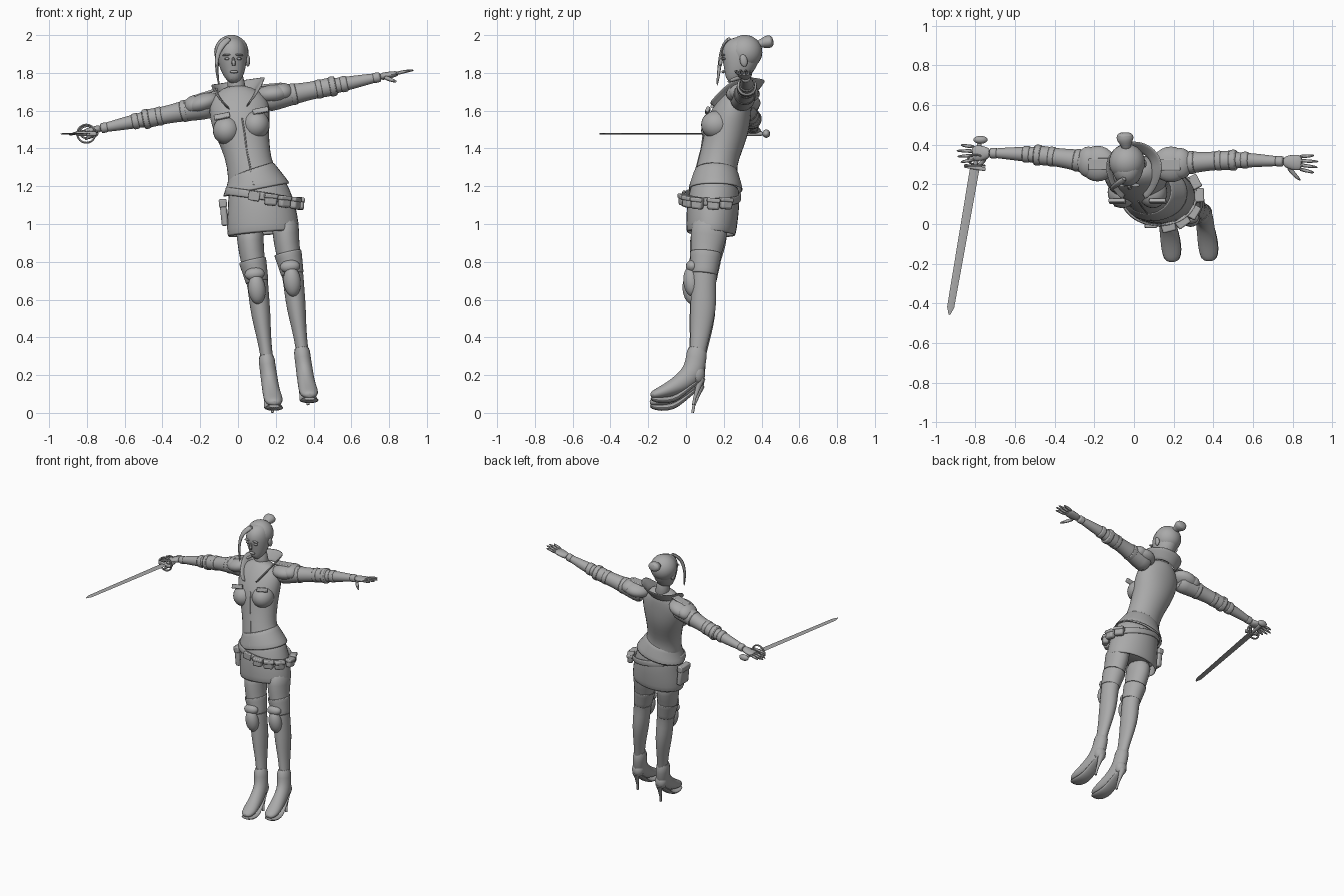
import bpy, bmesh, math
from mathutils import Vector, Matrix

default_cube = bpy.data.objects.get("Cube")
if default_cube:
    bpy.data.objects.remove(default_cube, do_unlink=True)

grey = bpy.data.materials.new("plain grey")
grey.use_nodes = True
grey.diffuse_color = (0.4, 0.4, 0.4, 1)
grey.node_tree.nodes["Principled BSDF"].inputs["Base Color"].default_value = grey.diffuse_color
X, Y, Z = Vector((1, 0, 0)), Vector((0, 1, 0)), Vector((0, 0, 1))


def finish(name, bm, subdivide=0, thickness=0.0, bevel=0.0):
    bmesh.ops.recalc_face_normals(bm, faces=bm.faces)
    mesh = bpy.data.meshes.new(name)
    bm.to_mesh(mesh)
    bm.free()
    obj = bpy.data.objects.new(name, mesh)
    bpy.context.collection.objects.link(obj)
    mesh.materials.append(grey)
    if thickness:
        obj.modifiers.new("Thickness", "SOLIDIFY").thickness = thickness
    if bevel:
        edge = obj.modifiers.new("Bevel", "BEVEL")
        edge.width, edge.segments = bevel, 2
    if subdivide:
        obj.modifiers.new("Smooth", "SUBSURF").levels = subdivide
        obj.modifiers["Smooth"].render_levels = subdivide
    bpy.ops.object.select_all(action="DESELECT")
    obj.select_set(True)
    bpy.context.view_layer.objects.active = obj
    bpy.ops.object.shade_smooth_by_angle(angle=math.radians(40))
    return obj


def skin(name, loops, closed=True, caps=True, **options):
    """Bridge successive point loops into one surface."""
    bm = bmesh.new()
    rows = [[bm.verts.new(p) for p in loop] for loop in loops]
    count = len(rows[0])
    for low, high in zip(rows, rows[1:]):
        for i in range(count if closed else count - 1):
            j = (i + 1) % count
            bm.faces.new((low[i], low[j], high[j], high[i]))
    if caps and closed:
        bm.faces.new(rows[0])
        bm.faces.new(rows[-1])
    return finish(name, bm, **options)


def loft(name, rings, side=X, sides=16, offset=(0, 0, 0), subdivide=1, **options):
    """Rings are x, y, z, half width along side, half depth across it."""
    centres = [Vector(r[:3]) + Vector(offset) for r in rings]
    loops = []
    for i, ring in enumerate(rings):
        t = (centres[min(i + 1, len(rings) - 1)] - centres[max(i - 1, 0)]).normalized()
        u = (side - t * side.dot(t)).normalized()
        v = t.cross(u)
        turns = [math.tau * k / sides for k in range(sides)]
        loops.append([centres[i] + u * ring[3] * math.cos(a) + v * ring[-1] * math.sin(a) for a in turns])
    return skin(name, loops, subdivide=subdivide, **options)


def place(centre, turn=(0, 0, 0), size=(1, 1, 1)):
    turned = Matrix.Rotation(turn[2], 4, "Z") @ Matrix.Rotation(turn[1], 4, "Y") @ Matrix.Rotation(turn[0], 4, "X")
    return Matrix.Translation(centre) @ turned @ Matrix.Diagonal((*size, 1))


def ball(name, centre, radii, turn=(0, 0, 0)):
    bm = bmesh.new()
    bmesh.ops.create_uvsphere(bm, u_segments=24, v_segments=14, radius=1, matrix=place(centre, turn, radii))
    return finish(name, bm)


def box(name, centre, size, turn=(0, 0, 0), bevel=0.008):
    bm = bmesh.new()
    bmesh.ops.create_cube(bm, size=1, matrix=place(centre, turn, size))
    return finish(name, bm, bevel=bevel)


def hoop(name, centre, major, minor, u, v):
    points = [Vector(centre) + u * major * math.cos(a) + v * major * math.sin(a)
              for a in [math.tau * k / 24 for k in range(25)]]
    return loft(name, [(*p, minor, minor) for p in points], side=u.cross(v), sides=6, caps=False, subdivide=0)


# Torso and jacket
loft("torso", [(.1, .155, 1.16, .16, .13), (.075, .16, 1.25, .135, .118), (.06, .165, 1.32, .12, .105),
               (.04, .195, 1.42, .13, .11), (.02, .215, 1.5, .15, .12), (.01, .24, 1.58, .165, .11),
               (0, .265, 1.65, .16, .09), (-.005, .285, 1.7, .11, .07), (-.005, .29, 1.73, .055, .05)])
ball("right_bust", (-.06, .16, 1.495), (.073, .08, .075))
ball("left_bust", (.095, .16, 1.525), (.073, .08, .075))
loft("jacket_hem", [(.068, .16, 1.29, .128, .115), (.085, .158, 1.24, .15, .132), (.097, .157, 1.18, .188, .15)],
     caps=False, thickness=.01)

# Flared open collar running down into the neckline
inner, middle, outer = [], [], []
for k in range(21):
    angle = math.radians(-158 + 316 * k / 20)
    front = max(0, -math.cos(angle))
    out = Vector((math.sin(angle), math.cos(angle), 0))
    base = Vector((out.x * .085, .285 + out.y * .075, 1.69 + out.x * .02 - .12 * front ** 2))
    base.y -= .055 * front ** 2
    inner.append(base)
    middle.append(base + out * .03 + Z * .04)
    outer.append(base + out * .055 + Z * (.072 - .03 * front))
skin("collar", [inner, middle, outer], closed=False, thickness=.009, subdivide=1)
loft("zip_edge", [(.022, .115, 1.56, .004, .004), (.035, .092, 1.48, .004, .004),
                  (.045, .081, 1.4, .004, .004), (.065, .055, 1.3, .004, .004),
                  (.085, .02, 1.2, .004, .004)], sides=6, subdivide=0)
for name, x, z in (("right", -.085, 1.57), ("left", .12, 1.6)):
    box(name + "_pocket_flap", (x, .115, z), (.085, .02, .03), (-.45, -.2, 0), .005)

# Skirt, belt and pouches
loft("skirt", [(.1, .155, 1.2, .158, .13), (.12, .145, 1.11, .18, .142), (.128, .138, 1.03, .193, .14),
               (.135, .132, .945, .196, .135)], caps=False, thickness=.012)
loft("hips", [(.1, .155, 1.16, .15, .12), (.12, .14, 1.06, .165, .128), (.135, .132, .97, .175, .12)])
belt_centre = Vector((.125, .14, 1.145))
belt_axis = Vector((.15, .03, 1)).normalized()
belt_rings = [(*(belt_centre + belt_axis * h), .197, .153) for h in (-.022, 0, .022)]
loft("belt", belt_rings, sides=32, caps=False, thickness=.012)
for k, degrees in enumerate((-76, -54, -30, 2, 27)):
    a = math.radians(degrees)
    spot = belt_centre + Vector((.205 * math.cos(a), .16 * math.sin(a), -.03 * math.cos(a) - .01))
    turn = (0, .1, a + math.pi / 2)
    box(f"pouch_{k + 1}", spot, (.065, .04, .06), turn, .012)
    box(f"pouch_flap_{k + 1}", spot + Z * .02, (.071, .048, .024), turn, .007)
box("buckle", (.085, -.01, 1.148), (.06, .02, .05), (0, .15, 0), .006)
box("hip_case", (-.075, .14, 1.06), (.035, .1, .14), (0, -.1, 0), .01)
box("hip_case_flap", (-.08, .14, 1.11), (.042, .106, .045), (0, -.1, 0), .008)

# Legs: one design, set a little higher on the left
for name, shift in (("right", Vector((0, 0, 0))), ("left", Vector((.187, .004, .04)))):
    loft(name + "_leg", [(.06, .13, 1.0, .08, .1), (.066, .116, .9, .07, .1), (.078, .1, .8, .066, .08),
                         (.103, .09, .7, .058, .069), (.11, .09, .62, .055, .066), (.121, .088, .52, .053, .072),
                         (.137, .075, .4, .038, .056), (.152, .06, .3, .033, .043), (.16, .05, .22, .033, .043)],
         offset=shift)
    loft(name + "_thigh_cuff", [(.102, .09, .69, .062, .072), (.09, .096, .75, .067, .077),
                                (.076, .101, .81, .077, .088)], offset=shift, caps=False, thickness=.006)
    ball(name + "_knee_pad", shift + Vector((.1, .025, .655)), (.046, .043, .08), (.1, -.1, 0))
    ball(name + "_knee_guard", shift + Vector((.088, .03, .735)), (.053, .035, .035), (-.2, -.1, 0))
    # High-heeled boot
    loft(name + "_boot", [(.148, .058, .32, .046, .055), (.155, .05, .25, .043, .055), (.166, .04, .18, .046, .062),
                          (.173, -.015, .125, .046, .055), (.182, -.08, .09, .05, .042),
                          (.19, -.14, .066, .051, .032), (.192, -.18, .055, .038, .022),
                          (.192, -.192, .052, .015, .01)], offset=shift)
    ball(name + "_boot_heel_cup", shift + Vector((.165, .055, .165)), (.042, .042, .055))
    loft(name + "_sole", [(.192, -.192, .038, .03, .01), (.192, -.16, .028, .05, .016), (.188, -.1, .026, .052, .018),
                          (.182, -.05, .04, .046, .015), (.174, .01, .09, .038, .012),
                          (.168, .07, .135, .034, .01)], offset=shift)
    loft(name + "_heel", [(.167, .075, .145, .028, .026), (.172, .062, .1, .014, .015),
                          (.18, .042, .04, .008, .008), (.184, .035, .002, .008, .008)],
         sides=10, offset=shift, subdivide=0)

# Arms, hands and shoulder armour
profile = ((0, .07), (.08, .068), (.2, .056), (.33, .046), (.42, .05), (.46, .05), (.48, .04), (.58, .037),
           (.72, .026), (.79, .022))
for name, start, end in (("left", (.13, .295, 1.655), (.935, .3, 1.815)),
                         ("right", (-.13, .295, 1.63), (-.9, .355, 1.47))):
    start, end = Vector(start), Vector(end)
    reach = end - start
    along = reach.normalized()
    sign = math.copysign(1, reach.x)
    tilt = -math.atan2(reach.z, reach.x) if sign > 0 else -math.atan2(-reach.z, -reach.x)

    def at(t, dy=0, dz=0):
        return start + reach * t + Y * (dy + .025 * math.sin(math.pi * t)) + Z * dz

    loft(name + "_arm", [(*at(t), r, r) for t, r in profile], side=Y)
    for k, (t, r) in enumerate(((.2, .06), (.37, .052), (.46, .055), (.535, .044), (.75, .028))):
        ends = [(t - .025, r * .85), (t - .02, r), (t + .02, r), (t + .025, r * .85)]
        loft(f"{name}_sleeve_roll_{k + 1}", [(*at(s, 0), q, q) for s, q in ends], side=Y)
    loft(name + "_palm", [(*at(.77), .022, .02), (*at(.81), .036, .02), (*at(.86), .042, .017),
                          (*at(.895), .036, .012)], side=Y)
    for k, tip in enumerate((.97, .995, 1.0, .97)):
        y = (k - 1.5) * .021
        loft(f"{name}_finger_{k + 1}", [(*at(.87, y), .011, .011), (*at(.93, y * 1.2, .004), .01, .01),
                                       (*at(tip, y * 1.4), .006, .006)], side=Y, sides=8)
    loft(name + "_thumb", [(*at(.8, -.02, -.005), .015, .014), (*at(.84, -.06, -.025), .012, .012),
                           (*at(.885, -.09, -.045), .007, .007)], side=Z, sides=8)
    ball(name + "_shoulder_pad", at(.07, 0, .022), (.095, .09, .052), (0, tilt + sign * .1, 0))
    ball(name + "_shoulder_plate", at(.13, 0, .022), (.062, .078, .05), (0, tilt + sign * .25, 0))
    box(name + "_shoulder_tab", at(.05, 0, .073), (.13, .06, .014), (0, tilt + sign * .1, 0), .006)

# Neck, head and face
loft("neck", [(-.002, .29, 1.68, .058, .055), (-.01, .285, 1.74, .045, .046), (-.02, .288, 1.81, .045, .05)])
loft("head", [(-.02, .225, 1.755, .02, .02), (-.021, .245, 1.775, .045, .05), (-.025, .27, 1.815, .066, .08),
              (-.03, .285, 1.865, .078, .1), (-.033, .295, 1.92, .083, .104), (-.036, .3, 1.965, .066, .082),
              (-.038, .3, 1.99, .035, .045)], sides=20)
loft("nose", [(-.025, .193, 1.885, .008, .008), (-.023, .178, 1.85, .012, .014), (-.022, .185, 1.835, .012, .008)],
     sides=8)
ball("lips", (-.021, .197, 1.806), (.022, .01, .008))
for name, sign in (("right", -1), ("left", 1)):
    ball(name + "_eye", (-.026 + sign * .032, .2, 1.875), (.014, .012, .007))
    ball(name + "_brow", (-.027 + sign * .034, .196, 1.895), (.022, .01, .006), (0, sign * .1, 0))
    ball(name + "_ear", (-.028 + sign * .08, .305, 1.865), (.012, .02, .033), (.2, 0, 0))

# Hair with a bun and a loose front lock
ball("hair_cap", (-.035, .312, 1.91), (.091, .092, .091), (-.25, 0, 0))
loft("bun", [(-.038, .37, 1.945, .022, .02), (-.04, .4, 1.957, .025, .022), (-.045, .425, 1.963, .045, .036),
             (-.046, .45, 1.967, .044, .034), (-.046, .463, 1.969, .025, .018)])
loft("hair_lock", [(-.04, .235, 1.985, .02, .015), (-.085, .2, 1.955, .022, .01), (-.11, .185, 1.9, .013, .012),
                   (-.115, .178, 1.84, .009, .011), (-.108, .17, 1.78, .008, .009), (-.1, .165, 1.73, .003, .003)],
     sides=8)

# Sword with a ring guard
hilt, blade_tip = Vector((-.803, .285, 1.478)), Vector((-.932, -.458, 1.477))
loft("blade", [(*hilt.lerp(blade_tip, t), w, .0035) for t, w in ((0, .024), (.5, .021), (.95, .018), (1, .004))],
     sides=4, subdivide=0)
pommel = Vector((-.775, .425, 1.478))
loft("grip", [(*hilt, .013, .013), (*hilt.lerp(pommel, .5), .015, .015), (*pommel, .012, .012)], sides=10)
ball("pommel", pommel, (.036, .02, .022))
box("cross_guard", hilt, (.11, .02, .022), (0, 0, -.17), .006)
hoop("guard_ring", hilt + Y * .01, .048, .006, X, Z)
hoop("knuckle_ring", hilt + Vector((.005, .04, .008)), .04, .005, X, (Y * .6 + Z * .8))
